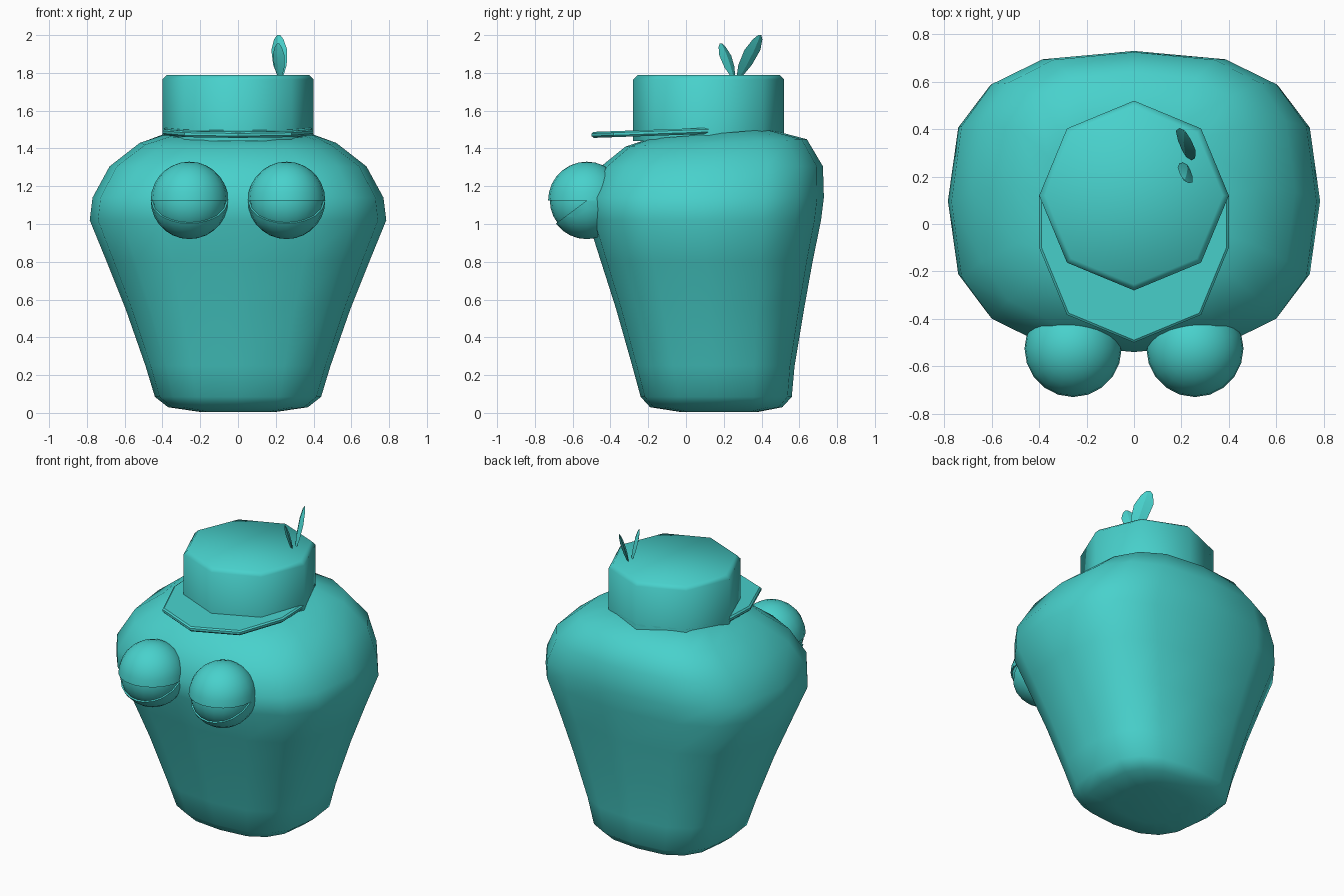
import bpy, bmesh
from math import cos, sin, pi, radians, copysign
from mathutils import Vector

cube = bpy.data.objects.get("Cube")
if cube:
    bpy.data.objects.remove(cube)

teal = bpy.data.materials.new("turquoise")
teal.use_nodes = True
color = (0.065, 0.638, 0.604, 1)
teal.diffuse_color = color
teal.node_tree.nodes["Principled BSDF"].inputs["Base Color"].default_value = color


def finish(name, bm, angle):
    bmesh.ops.recalc_face_normals(bm, faces=bm.faces)
    mesh = bpy.data.meshes.new(name)
    bm.to_mesh(mesh)
    bm.free()
    mesh.materials.append(teal)
    obj = bpy.data.objects.new(name, mesh)
    bpy.context.collection.objects.link(obj)
    bpy.ops.object.select_all(action='DESELECT')
    obj.select_set(True)
    bpy.context.view_layer.objects.active = obj
    bpy.ops.object.shade_smooth_by_angle(angle=radians(angle))
    return obj


def loft(name, rings, angle):
    """Skin closed rings of points and cap both ends."""
    bm = bmesh.new()
    loops = [[bm.verts.new(p) for p in ring] for ring in rings]
    n = len(loops[0])
    for a, b in zip(loops, loops[1:]):
        for i in range(n):
            j = (i + 1) % n
            bm.faces.new((a[i], a[j], b[j], b[i]))
    bm.faces.new(loops[0])
    bm.faces.new(loops[-1])
    return finish(name, bm, angle)


def power(v, e):
    return copysign(abs(v) ** e, v)


def body_ring(z, half, front, back, tilt=0, sides=16, e=0.72):
    ring = []
    for i in range(sides):
        a = 2 * pi * i / sides
        y = (front + back) / 2 + power(sin(a), e) * (back - front) / 2
        ring.append((half * power(cos(a), e), y, z + tilt * y))
    return ring


# Rounded-square body, narrow foot and broad shoulders: z, half width, front, back, tilt
profile = [
    (0.005, 0.2, -0.03, 0.38), (0.03, 0.37, -0.19, 0.51), (0.085, 0.44, -0.24, 0.56),
    (0.25, 0.49, -0.285, 0.575), (0.55, 0.595, -0.37, 0.625), (0.8, 0.695, -0.45, 0.67),
    (1.02, 0.785, -0.52, 0.715), (1.14, 0.77, -0.54, 0.73), (1.305, 0.68, -0.45, 0.725),
    (1.423, 0.52, -0.32, 0.64, 0.04), (1.466, 0.38, -0.2, 0.44, 0.08),
]
loft("body", [body_ring(*p) for p in profile], 60)


# Octagonal cap crown with a narrow bevelled rim
def octagon(z, r, y):
    return [(r * cos(i * pi / 4), y + r * sin(i * pi / 4), z) for i in range(8)]


loft("hat_crown", [octagon(1.44, 0.4, 0.12), octagon(1.765, 0.4, 0.12),
                   octagon(1.79, 0.375, 0.12)], 50)


# Brim: front half of an octagon running straight back into the crown
def brim_ring(z, r):
    steps = [(i, 0.12) for i in range(5)] + [(i, -0.1) for i in range(4, 9)]
    pts = [(r * cos(i * pi / 4), y + r * sin(i * pi / 4)) for i, y in steps]
    return [(x, y, z + 0.035 * y) for x, y in pts]


loft("hat_brim", [brim_ring(1.473, 0.39), brim_ring(1.483, 0.4),
                  brim_ring(1.497, 0.4), brim_ring(1.505, 0.39)], 30)


# Eyes: a ball with an upper lid and a sloping lower lid
def eye_part(name, center, r, cut=None):
    bm = bmesh.new()
    bmesh.ops.create_uvsphere(bm, u_segments=20, v_segments=14, radius=r)
    if cut:
        geom = bm.verts[:] + bm.edges[:] + bm.faces[:]
        res = bmesh.ops.bisect_plane(bm, geom=geom, dist=1e-5, plane_co=(0, 0, 0),
                                     plane_no=cut, clear_outer=True)
        edges = [g for g in res["geom_cut"] if isinstance(g, bmesh.types.BMEdge)]
        bmesh.ops.contextual_create(bm, geom=edges)
    bmesh.ops.translate(bm, verts=bm.verts, vec=center)
    finish(name, bm, 40)


for side, x in (("left", 0.257), ("right", -0.257)):
    c = Vector((x, -0.525, 1.125))
    eye_part(side + "_eyeball", c, 0.196)
    eye_part(side + "_upper_lid", c, 0.205, (0, 0, -1))
    eye_part(side + "_lower_lid", c, 0.205, (0, -0.6, 0.8))


# Two thin pointed leaves springing from the crown
def leaf(name, base, tip, half, thick):
    base, tip = Vector(base), Vector(tip)
    across = Vector((0.7, -0.7, 0))
    normal = (tip - base).cross(across).normalized()
    rings = []
    for t, w in ((0, 0.3), (0.3, 0.85), (0.65, 1), (0.9, 0.6), (1, 0.2)):
        m = base.lerp(tip, t)
        a, b = across * half * w, normal * thick * w
        rings.append([m + a, m + b, m - a, m - b])
    loft(name, rings, 25)


leaf("large_leaf", (0.225, 0.28, 1.775), (0.215, 0.39, 2.0), 0.06, 0.013)
leaf("small_leaf", (0.222, 0.25, 1.775), (0.212, 0.185, 1.955), 0.045, 0.012)
